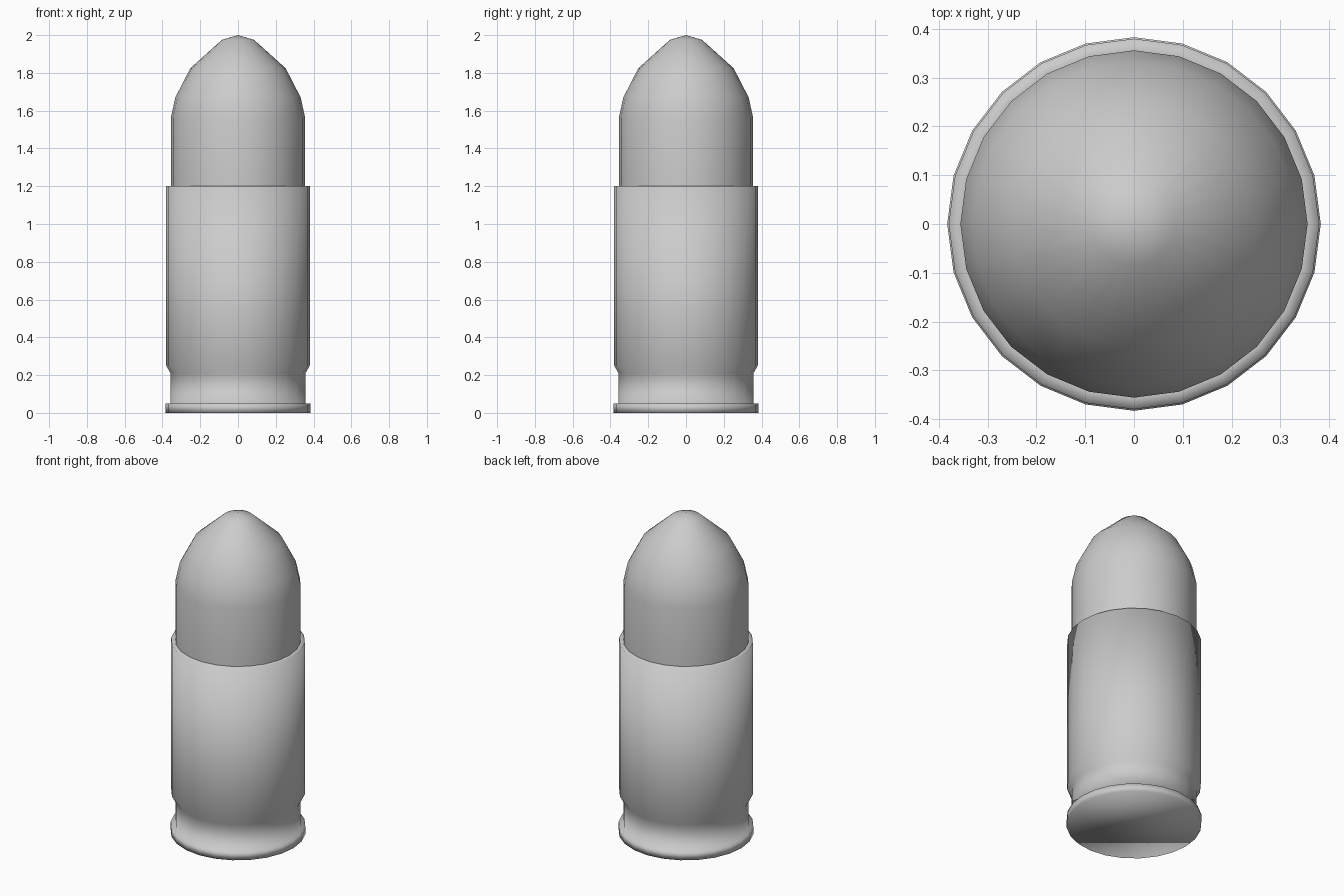
import bpy, bmesh, math

if "Cube" in bpy.data.objects:
    bpy.data.objects.remove(bpy.data.objects["Cube"])

SIDES = 24


def lathe(name, profile, cap_bottom=False):
    """Revolve (radius, height) points around z; radius 0 makes a pole."""
    bm = bmesh.new()
    rings = []
    for r, z in profile:
        if r == 0:
            rings.append([bm.verts.new((0, 0, z))])
        else:
            rings.append([bm.verts.new((r * math.cos(a), r * math.sin(a), z))
                          for a in (2 * math.pi * i / SIDES for i in range(SIDES))])
    for low, high in zip(rings, rings[1:]):
        for i in range(SIDES):
            j = (i + 1) % SIDES
            if len(high) == 1:
                bm.faces.new((low[i], low[j], high[0]))
            else:
                bm.faces.new((low[i], low[j], high[j], high[i]))
    if cap_bottom:
        bm.faces.new(list(reversed(rings[0])))
    for f in bm.faces:
        f.smooth = True
    mesh = bpy.data.meshes.new(name)
    bm.to_mesh(mesh)
    bm.free()
    obj = bpy.data.objects.new(name, mesh)
    bpy.context.collection.objects.link(obj)
    return obj


# Casing: base flange, extraction groove, straight wall and flat mouth rim
lathe("casing", [(0.383, 0), (0.383, 0.05), (0.357, 0.05), (0.357, 0.21),
                 (0.38, 0.25), (0.38, 1.2), (0.356, 1.2)], cap_bottom=True)

# Rounded nose seated in the casing mouth
lathe("nose", [(0.356, 1.2), (0.356, 1.56), (0.332, 1.67),
               (0.252, 1.825), (0.085, 1.975), (0, 2.0)])
